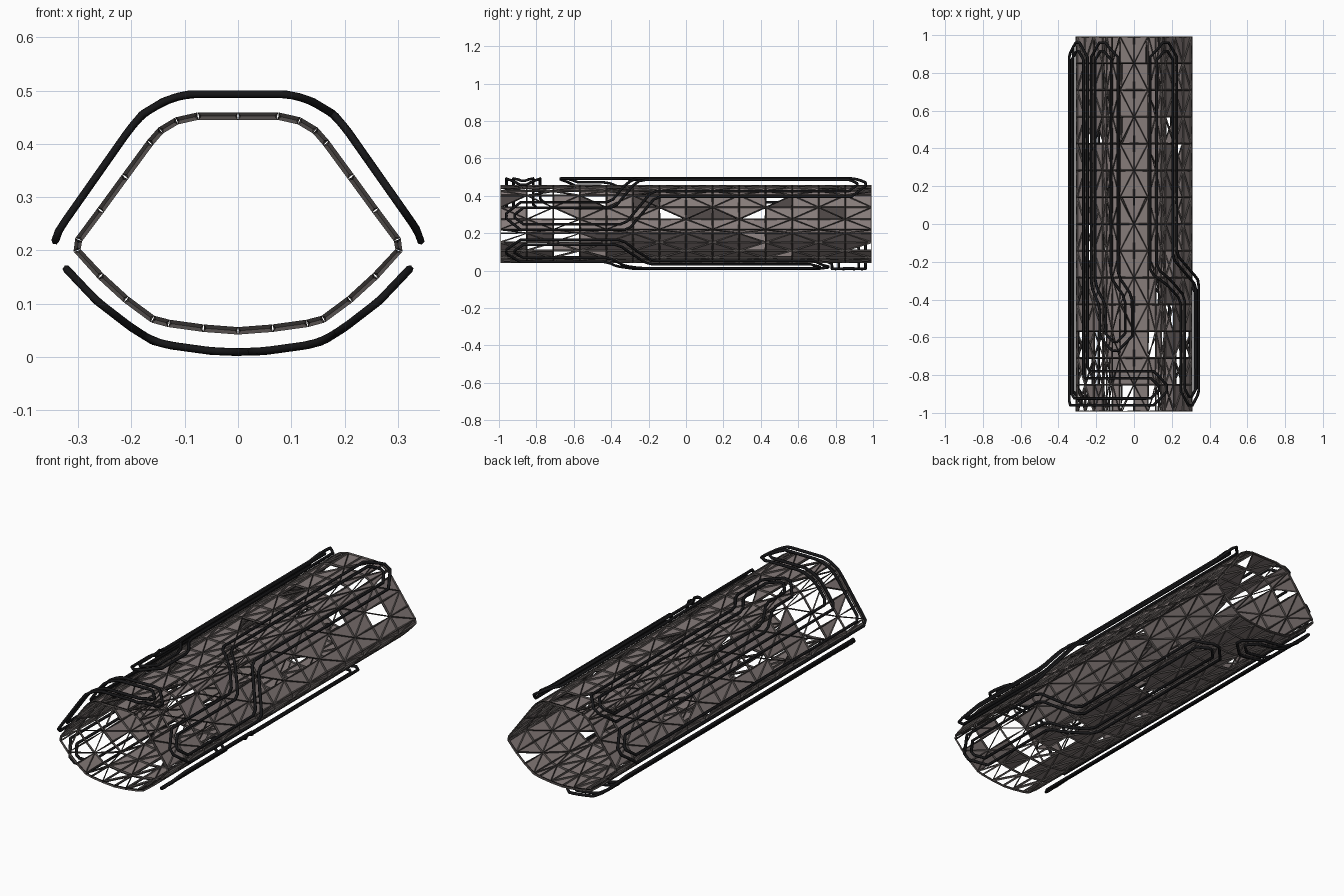
import bpy, bmesh, math, random
from mathutils import Vector

if "Cube" in bpy.data.objects:
    bpy.data.objects.remove(bpy.data.objects["Cube"])

random.seed(4)


def material(name, rgb):
    m = bpy.data.materials.new(name)
    m.diffuse_color = (*rgb, 1)
    m.use_nodes = True
    m.node_tree.nodes["Principled BSDF"].inputs["Base Color"].default_value = m.diffuse_color
    return m


BLACK = material("black_pipe", (0.008, 0.008, 0.009))
STRUT = material("dark_strut", (0.075, 0.066, 0.063))
PANEL = material("warm_panel", (0.24, 0.2, 0.195))

# Half cross-section of the hull, top centre to bottom centre
HALF = [(0, .452), (.075, .452), (.115, .443), (.145, .425), (.165, .402), (.212, .338),
        (.258, .275), (.299, .22), (.302, .20), (.258, .152), (.21, .108), (.16, .071),
        (.13, .063), (.065, .054), (0, .049)]
RING = HALF + [(-x, z) for x, z in HALF[-2:0:-1]]
ROWS = 14


def hull_mesh(name, keep, mat):
    """Triangulated tube; keep(y, z) is the chance that a triangle survives."""
    bm = bmesh.new()
    n = len(RING)
    grid = [[bm.verts.new((x, -.993 + 1.986 * j / ROWS, z)) for x, z in RING]
            for j in range(ROWS + 1)]
    for j in range(ROWS):
        for i in range(n):
            a, b = grid[j][i], grid[j][(i + 1) % n]
            d, c = grid[j + 1][i], grid[j + 1][(i + 1) % n]
            tris = ((a, b, c), (a, c, d)) if (i + j) % 2 else ((a, b, d), (b, c, d))
            whole = random.random()
            for t in tris:
                p = sum((v.co for v in t), Vector()) / 3
                if .75 * whole + .25 * random.random() < keep(p.y, p.z):
                    bm.faces.new(t)
    bm.normal_update()
    me = bpy.data.meshes.new(name)
    bm.to_mesh(me)
    bm.free()
    me.materials.append(mat)
    ob = bpy.data.objects.new(name, me)
    bpy.context.collection.objects.link(ob)
    return ob


# Lattice of struts
lattice = hull_mesh("hull_lattice", lambda y, z: 2, STRUT)
wire = lattice.modifiers.new("struts", 'WIREFRAME')
wire.thickness = .014
wire.offset = 0
wire.use_even_offset = False

# Panels filling most of the lattice, with gaps mainly near the front
hull_mesh("hull_panels", lambda y, z: .42 if y < -.6 else (.8 if z < .25 else .72), PANEL)

# Cross-sections the pipes follow, from the centre outwards
UPPER = [(0, .493), (.09, .493), (.115, .488), (.14, .479), (.18, .455), (.205, .425),
         (.335, .24), (.343, .218)]
LOWER = [(0, .009), (.05, .011), (.13, .022), (.16, .03), (.2, .055), (.265, .105),
         (.322, .165)]


def on_profile(profile, s):
    """Point on a mirrored profile at signed arc length s."""
    side, s = math.copysign(1, s), abs(s)
    for k, (p, q) in enumerate(zip(profile, profile[1:])):
        p, q = Vector(p), Vector(q)
        length = (q - p).length
        if s <= length or k == len(profile) - 2:
            r = p.lerp(q, min(s / length, 1))
            return side * r.x, r.y
        s -= length


def outline(path, w, setback):
    """Closed band outline around a path, with pointed chamfered ends."""
    pts = [Vector(p) for p in path]
    dirs = [(b - a).normalized() for a, b in zip(pts, pts[1:])]
    left, right = [], []

    def end(p, d):
        t = p - d * setback
        nrm = Vector((-d.y, d.x))
        base = t - d * w * .85
        return [base + nrm * w, t + nrm * w * .2, t - nrm * w * .2, base - nrm * w]

    for k in range(1, len(pts) - 1):
        n0 = Vector((-dirs[k - 1].y, dirs[k - 1].x))
        n1 = Vector((-dirs[k].y, dirs[k].x))
        m = (n0 + n1).normalized()
        # chamfer sharp turns, mitre gentle ones
        off = m * (w / m.dot(n0))
        for side, lst in ((1, left), (-1, right)):
            c = pts[k] + off * side
            lst += [c - dirs[k - 1] * .022, c + dirs[k] * .022]
    return left + end(pts[-1], dirs[-1]) + right[::-1] + end(pts[0], -dirs[0])


def pipe_band(name, profile, path, half=.09):
    """Two nested closed pipes lying on the profile."""
    cu = bpy.data.curves.new(name, 'CURVE')
    cu.dimensions = '3D'
    cu.bevel_depth = .0075
    cu.bevel_resolution = 1
    cu.materials.append(BLACK)
    for w, setback in ((half, 0), (half - .037, .045)):
        loop = outline(path, w, setback)
        pts = []
        for a, b in zip(loop, loop[1:] + loop[:1]):
            steps = max(1, math.ceil(abs(b.x - a.x) / .025))
            for i in range(steps):
                p = a.lerp(b, i / steps)
                x, z = on_profile(profile, p.x)
                pts.append((x, p.y, z, 1))
        sp = cu.splines.new('POLY')
        sp.points.add(len(pts) - 1)
        for sp_pt, co in zip(sp.points, pts):
            sp_pt.co = co
        sp.use_cyclic_u = True
    ob = bpy.data.objects.new(name, cu)
    bpy.context.collection.objects.link(ob)


# Pipe bands: (distance around the hull, y)
pipe_band("upper_right_pipes", UPPER,
          [(.175, .96), (.175, -.21), (.39, -.355), (.39, -.96)])
pipe_band("upper_left_outer_pipes", UPPER,
          [(-.39, .96), (-.39, -.87), (.18, -.87)])
pipe_band("upper_left_inner_pipes", UPPER,
          [(-.175, .96), (-.175, -.30), (-.1, -.41), (-.1, -.67)])
pipe_band("lower_right_pipes", LOWER,
          [(.284, -.96), (.284, -.38), (.115, -.22), (.115, .76)])
pipe_band("lower_left_pipes", LOWER,
          [(-.284, -.96), (-.284, .87), (.06, .87)])
